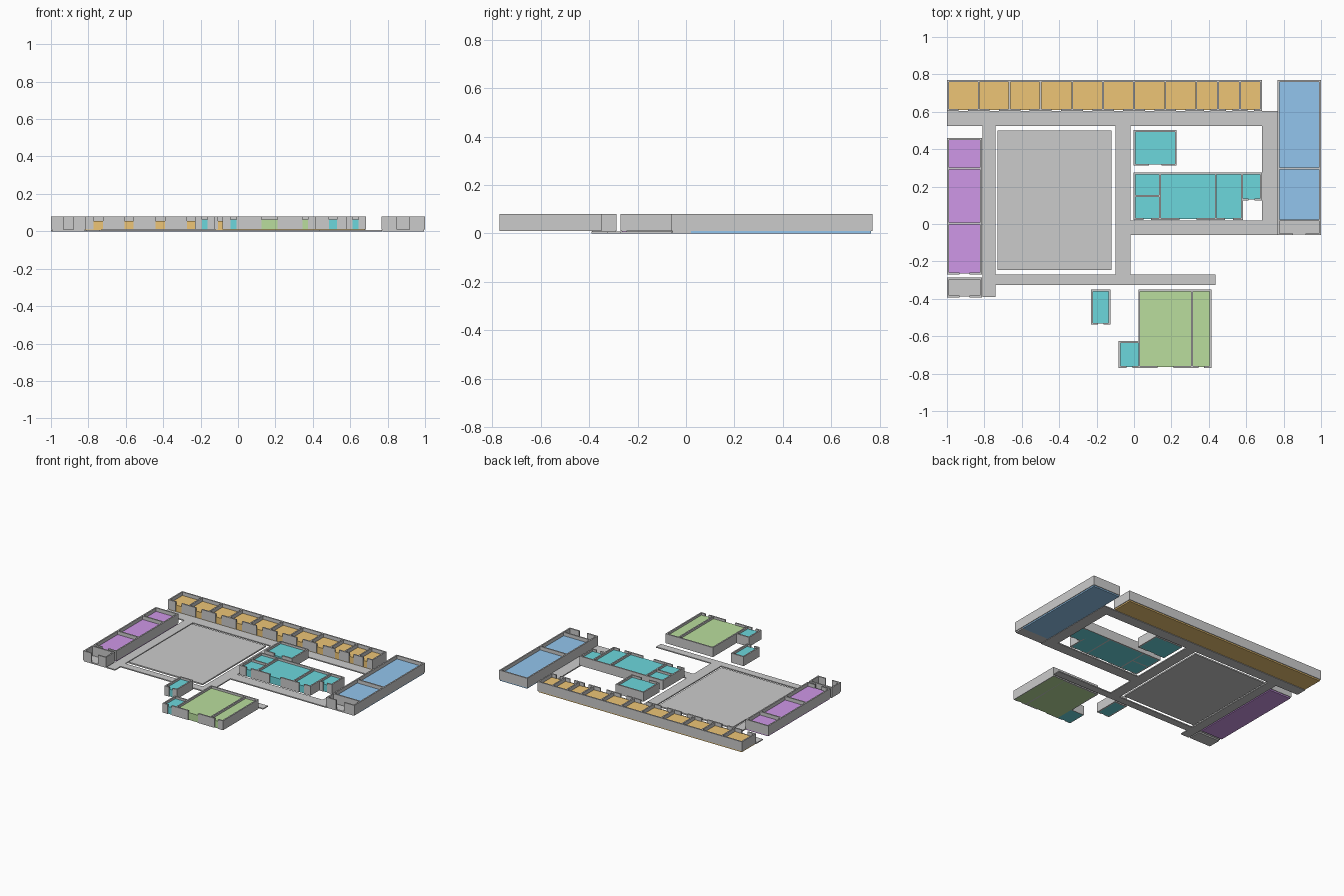
import bpy, bmesh

if "Cube" in bpy.data.objects:
    bpy.data.objects.remove(bpy.data.objects["Cube"])

T = 0.01                      # wall thickness
WALL_Z = (0.01, 0.08)         # wall bottom and top


def material(name, rgb):
    m = bpy.data.materials.new(name)
    m.diffuse_color = (*rgb, 1)
    m.use_nodes = True
    m.node_tree.nodes["Principled BSDF"].inputs["Base Color"].default_value = m.diffuse_color
    return m


ORANGE = material("orange", (0.85, 0.56, 0.18))
BLUE = material("blue", (0.29, 0.56, 0.85))
PURPLE = material("purple", (0.62, 0.31, 0.80))
TEAL = material("teal", (0.15, 0.68, 0.72))
GREEN = material("green", (0.49, 0.73, 0.34))
PAVING = material("corridor_grey", (0.74, 0.75, 0.76))
COURT = material("courtyard_grey", (0.66, 0.66, 0.66))


def boxes(name, specs, mat=None):
    """One object from boxes given as (x0, x1, y0, y1, z0, z1)."""
    bm = bmesh.new()
    for x0, x1, y0, y1, z0, z1 in specs:
        for v in bmesh.ops.create_cube(bm, size=1)["verts"]:
            v.co = ((x0 + x1) / 2 + v.co.x * (x1 - x0),
                    (y0 + y1) / 2 + v.co.y * (y1 - y0),
                    (z0 + z1) / 2 + v.co.z * (z1 - z0))
    me = bpy.data.meshes.new(name)
    bm.to_mesh(me)
    bm.free()
    if mat:
        me.materials.append(mat)
    ob = bpy.data.objects.new(name, me)
    bpy.context.collection.objects.link(ob)
    return ob


def room(name, x0, x1, y0, y1, mat=None, base=0.0, height=0.054):
    """Coloured room volume ringed by walls, with a doorway in the front wall."""
    boxes(name + "_volume", [(x0, x1, y0, y1, base, base + height)], mat)
    h = T / 2
    cx, door = (x0 + x1) / 2, (x1 - x0) * 0.15
    boxes(name + "_walls", [s + WALL_Z for s in (
        (x0 - h, x1 + h, y1 - h, y1 + h),
        (x0 - h, x0 + h, y0 + h, y1 - h),
        (x1 - h, x1 + h, y0 + h, y1 - h),
        (x0 - h, cx - door, y0 - h, y0 + h),
        (cx + door, x1 + h, y0 - h, y0 + h))])


# Row of rooms along the back
xs = [-0.995, -0.83, -0.665, -0.5, -0.33, -0.165, 0.0, 0.167, 0.333, 0.45, 0.567, 0.68]
for i, (a, b) in enumerate(zip(xs, xs[1:])):
    room(f"back_room_{i + 1}", a, b, 0.61, 0.765, ORANGE)

# Right wing
room("right_hall", 0.773, 0.995, 0.297, 0.765, BLUE)
room("right_room", 0.773, 0.995, 0.02, 0.297, BLUE)
room("right_entry", 0.773, 0.995, -0.055, 0.02, height=0.01)

# Left wing
ys = [0.455, 0.297, 0.003, -0.265]
for i, (b, a) in enumerate(zip(ys, ys[1:])):
    room(f"left_room_{i + 1}", -0.995, -0.818, a, b, PURPLE)
room("left_entry", -0.995, -0.818, -0.388, -0.292, height=0.01)

# Service rooms
for i, r in enumerate([
        (0.003, 0.223, 0.317, 0.497), (0.003, 0.14, 0.15, 0.27),
        (0.003, 0.14, 0.027, 0.15), (0.14, 0.437, 0.027, 0.27),
        (0.437, 0.577, 0.027, 0.27), (0.577, 0.68, 0.13, 0.27),
        (-0.225, -0.13, -0.533, -0.355), (-0.077, 0.028, -0.765, -0.63)]):
    room(f"service_room_{i + 1}", *r, TEAL, base=0.01)

# Front hall
room("front_hall", 0.028, 0.31, -0.765, -0.355, GREEN, base=0.01)
room("front_side_hall", 0.31, 0.41, -0.765, -0.355, GREEN, base=0.01)

# Corridors and courtyard
boxes("corridors", [s + (0.0, 0.008) for s in (
    (-1.0, 0.77, 0.525, 0.605), (0.685, 0.77, 0.02, 0.525),
    (-0.02, 0.77, -0.06, 0.02), (-0.1, -0.02, -0.27, 0.525),
    (-0.74, 0.435, -0.325, -0.27), (-0.81, -0.74, -0.39, 0.525))], PAVING)
boxes("courtyard", [(-0.73, -0.12, -0.245, 0.5, 0.002, 0.012)], COURT)
